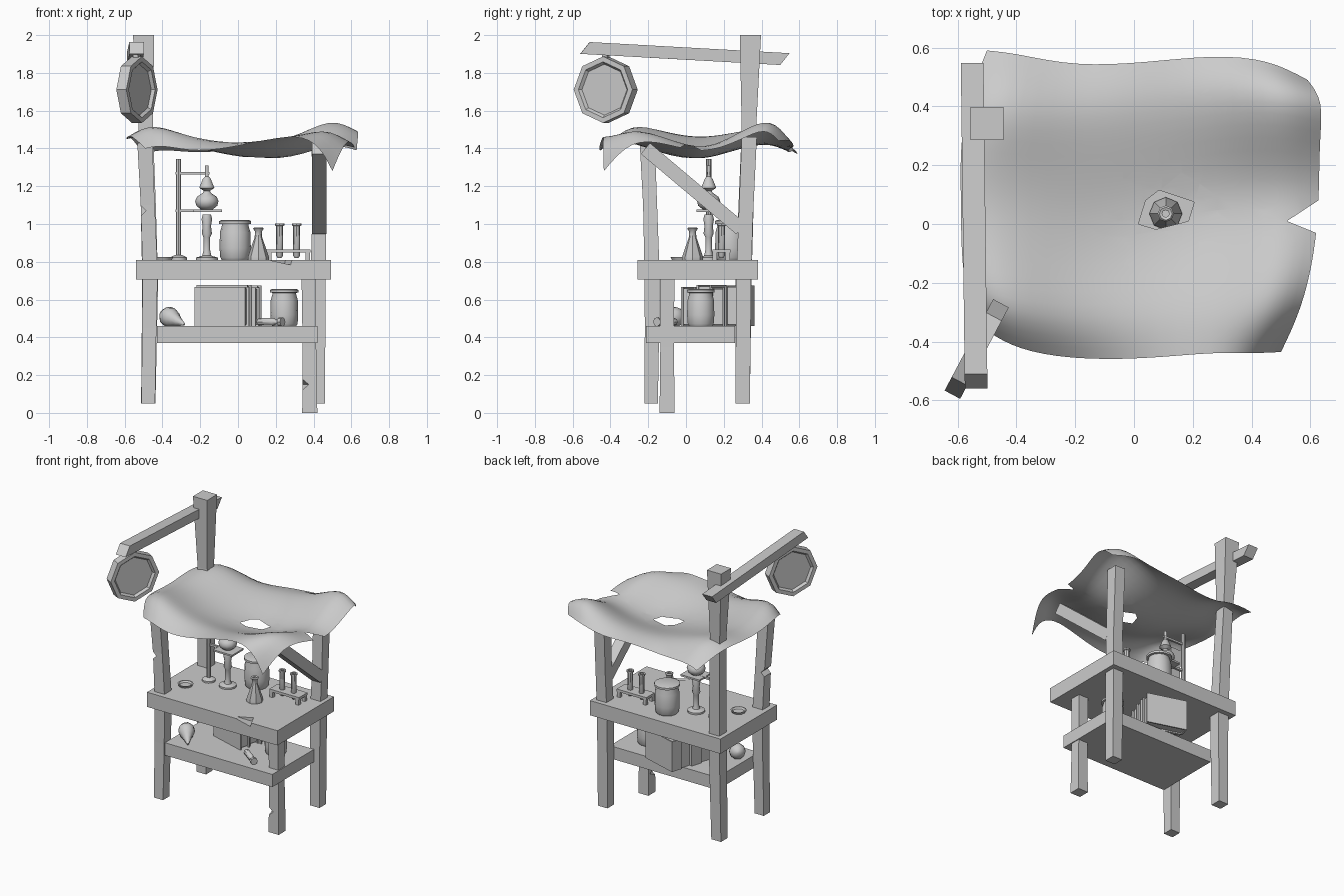
import bpy, bmesh
from math import sin, cos, pi, radians
from mathutils import Vector, Matrix

if "Cube" in bpy.data.objects:
    bpy.data.objects.remove(bpy.data.objects["Cube"])


def finish(name, bm, smooth=None):
    bmesh.ops.recalc_face_normals(bm, faces=bm.faces)
    me = bpy.data.meshes.new(name)
    bm.to_mesh(me)
    bm.free()
    ob = bpy.data.objects.new(name, me)
    bpy.context.collection.objects.link(ob)
    if smooth:
        bpy.ops.object.select_all(action='DESELECT')
        ob.select_set(True)
        bpy.context.view_layer.objects.active = ob
        bpy.ops.object.shade_smooth_by_angle(angle=radians(smooth))
    return ob


def loft(name, rings, smooth=None):
    bm = bmesh.new()
    vs = [[bm.verts.new(p) for p in r] for r in rings]
    n = len(vs[0])
    for a, b in zip(vs, vs[1:]):
        for i in range(n):
            bm.faces.new((a[i], a[(i + 1) % n], b[(i + 1) % n], b[i]))
    bm.faces.new(vs[0])
    bm.faces.new(vs[-1])
    return finish(name, bm, smooth)


def cube(bm, loc, size, base=Matrix()):
    bmesh.ops.create_cube(bm, size=1, matrix=base @ Matrix.Translation(loc) @ Matrix.Diagonal((*size, 1)))


def box(name, lo, hi, rot=0):
    c, s = (Vector(lo) + Vector(hi)) / 2, Vector(hi) - Vector(lo)
    bm = bmesh.new()
    cube(bm, (0, 0, 0), s, Matrix.Translation(c) @ Matrix.Rotation(radians(rot), 4, 'Z'))
    return finish(name, bm)


SQUARE = ((-1, -1), (1, -1), (1, 1), (-1, 1))


def post(name, secs):
    return loft(name, [[(x + i * w, y + j * w, z) for i, j in SQUARE] for x, y, z, w in secs])


def bar(name, a, b, w, h, shear=0):
    a, b = Vector(a), Vector(b)
    d = (b - a).normalized()
    s = d.cross(Vector((0, 0, 1))).normalized()
    u = s.cross(d)
    return loft(name, [[p + s * i * w / 2 + u * j * h / 2 - d * j * shear for i, j in SQUARE] for p in (a, b)])


def lathe(name, loc, prof, n=12, mat=None, smooth=40):
    m = Matrix.Translation(loc) @ (mat or Matrix())
    return loft(name, [[m @ Vector((r * cos(2 * pi * i / n), r * sin(2 * pi * i / n), z)) for i in range(n)]
                       for r, z in prof], smooth)


def notch(ob, loc, size, tilt, turn):
    # wedge-shaped chip cut out of a timber
    bm = bmesh.new()
    cube(bm, (0, 0, 0), size, Matrix.Translation(loc) @ Matrix.Rotation(radians(turn), 4, 'Z')
         @ Matrix.Rotation(radians(tilt), 4, 'Y'))
    cut = finish("chip_cutter", bm)
    cut.hide_render = True
    m = ob.modifiers.new("chip", 'BOOLEAN')
    m.operation, m.object, m.solver = 'DIFFERENCE', cut, 'EXACT'
    bpy.context.view_layer.objects.active = ob
    bpy.ops.object.modifier_apply(modifier=m.name)
    bpy.data.objects.remove(cut)


# timber frame
fl = post("front_left_post", [(-.475, -.185, .05, .036), (-.47, -.18, .45, .038), (-.465, -.18, .75, .04),
                              (-.478, -.19, 1.1, .037), (-.493, -.205, 1.43, .04)])
post("back_left_tall_post", [(-.475, .3, .05, .038), (-.465, .305, .7, .042), (-.475, .318, 1.1, .04),
                             (-.488, .333, 1.5, .038), (-.5, .341, 2, .056)])
post("back_right_post", [(.423, .3, .05, .038), (.423, .305, .7, .04), (.43, .315, 1, .038), (.43, .335, 1.46, .04)])
fr = post("front_right_leg", [(.38, -.1, 0, .04), (.378, -.1, .35, .036), (.375, -.1, .75, .039)])
notch(fl, (-.527, -.19, 1.07), (.055, .2, .055), 45, 0)
notch(fr, (.335, -.14, .15), (.05, .12, .05), 45, 30)
bar("canopy_brace", (.43, .29, .975), (.43, -.215, 1.40), .075, .075)

# table and shelf
top = box("table_top", (-.54, -.258, .705), (.493, .382, .81))
notch(top, (.23, -.26, .81), (.1, .12, .03), 14, 25)
box("lower_shelf", (-.43, -.212, .37), (.42, .26, .46))

# hanging sign
bar("sign_beam", (-.55, .523, 1.873), (-.537, -.535, 1.932), .077, .065, .023)
lathe("sign_board", (-.535, -.425, 1.711),
      [(.02, -.014), (.135, -.014), (.148, -.03), (.176, -.03), (.176, .03), (.148, .03), (.135, .014), (.02, .014)],
      8, Matrix.Rotation(radians(-28), 4, 'Z') @ Matrix.Rotation(pi / 2, 4, 'Y'), None)
box("sign_hanger", (-.55, -.44, 1.86), (-.52, -.41, 1.93), -28)

# cloth canopy: patch between four edges, with a height table (front to back)
front = [(-.49, -.37), (-.40, -.425), (-.22, -.46), (.03, -.46), (.27, -.435), (.42, -.44), (.50, -.435)]
back = [(-.50, .59), (-.40, .58), (-.2, .535), (.05, .55), (.27, .575), (.46, .56), (.59, .49)]
left = [(-.49, -.37), (-.57, -.25), (-.588, -.1), (-.588, .08), (-.592, .25), (-.57, .42), (-.50, .59)]
right = [(.50, -.435), (.57, -.29), (.615, -.1), (.63, .09), (.63, .28), (.645, .42), (.59, .49)]
heights = [(1.40, 1.41, 1.39, 1.42, 1.46, 1.42, 1.28),
           (1.46, 1.51, 1.46, 1.43, 1.45, 1.49, 1.42),
           (1.46, 1.49, 1.43, 1.38, 1.39, 1.45, 1.42),
           (1.45, 1.46, 1.41, 1.355, 1.36, 1.41, 1.39),
           (1.46, 1.48, 1.43, 1.39, 1.42, 1.49, 1.44),
           (1.45, 1.49, 1.44, 1.42, 1.46, 1.535, 1.49),
           (1.37, 1.39, 1.38, 1.40, 1.41, 1.44, 1.44)]


def soften(rows):
    return [[r[0]] + [(r[i - 1] + 4 * r[i] + r[i + 1]) / 6 for i in range(1, 6)] + [r[6]] for r in rows]


# lift the cage so the subdivided cloth passes through the heights
cage = [list(r) for r in heights]
for _ in range(5):
    low = list(zip(*soften(list(zip(*soften(cage))))))
    cage = [[cage[j][i] + heights[j][i] - low[j][i] for i in range(7)] for j in range(7)]
F, B, L, R = ([Vector(p) for p in e] for e in (front, back, left, right))
bm = bmesh.new()
grid = []
for j in range(7):
    row = []
    for i in range(7):
        u, v = i / 6, j / 6
        p = (F[i] * (1 - v) + B[i] * v + L[j] * (1 - u) + R[j] * u
             - (F[0] * (1 - u) * (1 - v) + F[6] * u * (1 - v) + B[0] * (1 - u) * v + B[6] * u * v))
        row.append(bm.verts.new((p.x, p.y, cage[j][i])))
    grid.append(row)
for j in range(6):
    for i in range(6):
        bm.faces.new((grid[j][i], grid[j][i + 1], grid[j + 1][i + 1], grid[j + 1][i]))
canopy = finish("cloth_base", bm)
m = canopy.modifiers.new("smooth", 'SUBSURF')
m.levels, m.boundary_smooth = 2, 'PRESERVE_CORNERS'
bpy.context.view_layer.objects.active = canopy
bpy.ops.object.modifier_apply(modifier=m.name)

# worn hole and edge tear, cut straight down through the cloth
bm = bmesh.new()
bm.from_mesh(canopy.data)
hole = [(.015, .0), (.075, -.018), (.185, .01), (.205, .075), (.085, .115), (.04, .08)]
tear = [(.52, .01), (.68, -.055), (.68, .115)]
for poly in (hole, tear):
    mid = sum((Vector(p) for p in poly), Vector((0, 0))) / len(poly)
    sides = [(Vector((*a, 0)), Vector((b[1] - a[1], a[0] - b[0], 0))) for a, b in zip(poly, poly[1:] + poly[:1])]
    for co, no in sides:
        near = [f for f in bm.faces if (f.calc_center_median().xy - mid).length < .2]
        geom = set(near) | {e for f in near for e in f.edges} | {v for f in near for v in f.verts}
        bmesh.ops.bisect_plane(bm, geom=list(geom), plane_co=co, plane_no=no, dist=1e-5)
    gone = [f for f in bm.faces if all((f.calc_center_median() - co).dot(no) < 0 for co, no in sides)]
    bmesh.ops.delete(bm, geom=gone, context='FACES')
bpy.data.objects.remove(canopy)
finish("cloth_canopy", bm, 60)

# retort stand, burner and flask
lathe("stand_base", (-.315, .12, .81), [(.045, 0), (.045, .012), (.02, .025)])
lathe("stand_rod", (-.315, .12, .81), [(.014, 0), (.014, .535)], 8)
bar("stand_arm", (-.33, .12, 1.07), (-.2, .12, 1.07), .016, .014)
box("stand_plate", (-.235, .055, 1.064), (-.085, .185, 1.076))
bar("clamp_arm", (-.33, .12, 1.268), (-.15, .12, 1.268), .014, .014)
lathe("burner", (-.165, .12, .81), [(.058, 0), (.058, .012), (.024, .022), (.018, .05), (.018, .12), (.027, .14),
                                   (.022, .18), (.028, .215), (.022, .24)])
lathe("round_flask", (-.165, .12, 1.076), [(.03, 0), (.055, .02), (.062, .045), (.052, .068), (.02, .09), (.017, .1),
                                          (.04, .115), (.02, .165), (.01, .175), (.01, .235)])


# storage jars
def jar(name, loc, r, h):
    lathe(name, loc, [(r * .85, 0), (r * .95, h * .06), (r, h * .3), (r * .97, h * .7), (r * .85, h * .86),
                      (r * .85, h * .9), (r * 1.02, h * .91), (r * 1.02, h * .98), (r * .9, h)], 14)


jar("table_jar", (-.015, .235, .81), .083, .21)
jar("shelf_jar", (.245, .078, .46), .074, .195)

# conical flask, dish, test tube rack
lathe("conical_flask", (.108, .035, .81), [(.055, 0), (.056, .015), (.02, .12), (.018, .15), (.028, .165), (.022, .172),
                                          (.012, .168), (.012, .13)], 8)
lathe("small_dish", (-.395, -.03, .81), [(.045, 0), (.052, .015), (.044, .015), (.035, .005)])
box("rack_shelf", (.15, .14, .848), (.385, .235, .866))
for x in (.165, .37):
    for y in (.152, .222):
        box("rack_foot", (x - .012, y - .012, .81), (x + .012, y + .012, .85))
for x in (.22, .31):
    lathe("test_tube", (x, .188, .82), [(.01, 0), (.018, .012), (.018, .17), (.025, .172), (.025, .183), (.014, .183),
                                       (.014, .1)], 8)

# row of standing books: pages between two covers, spine on the left
turn = Matrix.Translation((-.05, .17, .46)) @ Matrix.Rotation(radians(-17), 4, 'Z')
for y, shift, t, h in ((-.122, 0, .08, .207), (-.04, -.012, .08, .217), (.04, .008, .075, .205), (.118, -.005, .078, .215)):
    bm = bmesh.new()
    cube(bm, (shift, y, h / 2), (.255, t * .75, h * .92), turn)
    cube(bm, (shift - .134, y, h / 2), (.012, t, h), turn)
    for s in (-1, 1):
        cube(bm, (shift, y + s * t * .44, h / 2), (.28, t * .12, h), turn)
    finish("book", bm)

# bird skull: head with tapering beak pointing front right
d = Vector((.6, -.75, -.3)).normalized()
lathe("bird_skull", Vector((-.365, -.06, .508)),
      [(.008, -.055), (.034, -.042), (.052, -.015), (.054, .01), (.047, .035), (.036, .055), (.024, .085), (.006, .135)],
      10, d.to_track_quat('Z', 'Y').to_matrix().to_4x4(), 60)

# small bottle lying on the shelf
q = Vector((.12, -.09, 0)).to_track_quat('Z', 'Y').to_matrix().to_4x4()
lathe("lying_bottle", (.11, -.06, .482), [(.02, 0), (.02, .1), (.012, .112), (.012, .135), (.024, .136), (.024, .158)], 8, q)
